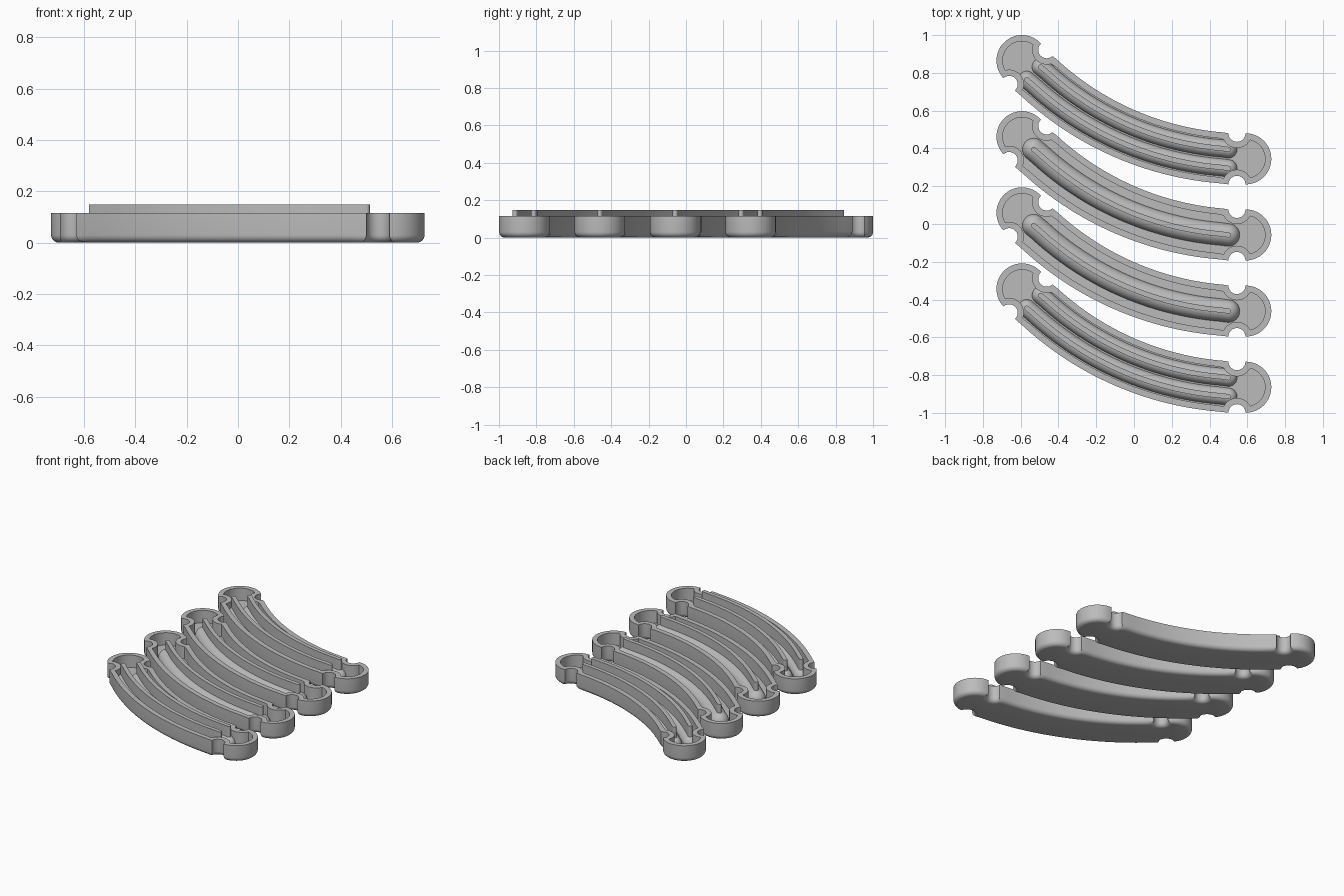
import bpy, bmesh
from math import sin, cos, pi, radians, sqrt, atan2, acos, asin

if "Cube" in bpy.data.objects:
    bpy.data.objects.remove(bpy.data.objects["Cube"])

RADIUS, SWEEP = 1.61, radians(47.4)      # centreline arc of each tray
CX, CY = 0.592, 1.955                    # arc centre of the rearmost tray
HALF, NOTCH, NOTCH_S = 0.135, 0.045, 0.047
RIM, WALL, FLOOR = 0.115, 0.033, 0.03
FILLET, PITCH, TRAYS = 0.03, 0.403, 4
RIB_TOP, RIB_HALF, RIB_S = 0.148, 0.0135, 0.092

grey = bpy.data.materials.new("plain_grey")
grey.use_nodes = True
grey.diffuse_color = (0.5, 0.5, 0.5, 1)
grey.node_tree.nodes["Principled BSDF"].inputs["Base Color"].default_value = (0.5, 0.5, 0.5, 1)


def on_arc(angle, t):
    return CX - (RADIUS + t) * sin(angle), CY - (RADIUS + t) * cos(angle)


def in_end(angle, way, s, t):
    """Point s along the tangent and t outward from the arc at an end."""
    x, y = on_arc(angle, t)
    return x - way * s * cos(angle), y + way * s * sin(angle)


def closed_loop(end, steps=28):
    """Join an end profile, listed inner to outer, to its twin by two arcs."""
    def side(s, t):
        a, b = s / RADIUS, SWEEP - s / RADIUS
        return [on_arc(a + (b - a) * i / steps, t) for i in range(1, steps)]
    right = [in_end(0, 1, s, t) for s, t in end]
    left = [in_end(SWEEP, -1, s, t) for s, t in reversed(end)]
    return right + side(*end[-1]) + left + side(*end[0])[::-1]


def tray_end(inset):
    """Round end with a notch on each side, moved inward by inset."""
    disc, notch = HALF - inset, NOTCH + inset
    gap = sqrt(NOTCH_S ** 2 + HALF ** 2)
    meet = atan2(HALF, NOTCH_S) + acos((disc ** 2 - notch ** 2 + gap ** 2) / (2 * gap * disc))
    start = atan2(disc * sin(meet) - HALF, disc * cos(meet) - NOTCH_S) % (2 * pi)
    stop = 2 * pi - asin(inset / notch)
    bite = []
    for i in range(13):
        a = start + (stop - start) * i / 12
        bite.append((NOTCH_S + notch * cos(a), HALF + notch * sin(a)))
    turn = 2 * pi - 2 * meet
    bow = [(disc * cos(meet + turn * i / 32), disc * sin(meet + turn * i / 32)) for i in range(1, 32)]
    return [(s, -t) for s, t in reversed(bite)] + bow[::-1] + bite


def capsule_end(half, offset):
    return [(RIB_S - half * cos(a), offset + half * sin(a))
            for a in (pi * (i / 12 - 0.5) for i in range(13))]


def loft(name, rings, shift):
    """Skin a stack of (outline, height) rings and cap both ends."""
    bm = bmesh.new()
    loops = [[bm.verts.new((x, y + shift, z)) for x, y in ring] for ring, z in rings]
    for low, high in zip(loops, loops[1:]):
        n = len(low)
        for i in range(n):
            j = (i + 1) % n
            bm.faces.new((low[i], low[j], high[j], high[i]))
    bm.faces.new(loops[0][::-1])
    bm.faces.new(loops[-1])
    bmesh.ops.recalc_face_normals(bm, faces=bm.faces)
    mesh = bpy.data.meshes.new(name)
    bm.to_mesh(mesh)
    bm.free()
    mesh.materials.append(grey)
    obj = bpy.data.objects.new(name, mesh)
    bpy.context.collection.objects.link(obj)
    bpy.ops.object.select_all(action="DESELECT")
    obj.select_set(True)
    bpy.context.view_layer.objects.active = obj
    bpy.ops.object.shade_smooth_by_angle(angle=radians(35))


def tray(name, shift):
    rings = []
    for i in range(7):                   # rounded lower edge
        a = pi / 2 * i / 6
        rings.append((closed_loop(tray_end(FILLET * (1 - sin(a)))), FILLET * (1 - cos(a))))
    rings.append((closed_loop(tray_end(0)), RIM))
    rings.append((closed_loop(tray_end(WALL)), RIM))
    rings.append((closed_loop(tray_end(WALL)), FLOOR))
    loft(name, rings, shift)


def rib(name, offset, mound, shift):
    # rounded bed on the tray floor
    bed = []
    for i in range(9):
        a = radians(80) * i / 8
        bed.append((closed_loop(capsule_end(mound * cos(a), offset)), FLOOR + mound * sin(a)))
    loft(name + "_bed", bed, shift)
    # thin upright blade rising past the rim
    blade = closed_loop(capsule_end(RIB_HALF, offset))
    loft(name + "_blade", [(blade, FLOOR), (blade, RIB_TOP)], shift)


for n in range(TRAYS):
    drop = -PITCH * n
    tray(f"curved_tray_{n + 1}", drop)
    if n in (0, TRAYS - 1):              # outer trays carry two ribs
        for label, offset in (("inner", -0.05), ("outer", 0.05)):
            rib(f"{label}_rib_{n + 1}", offset, 0.046, drop)
    else:
        rib(f"centre_rib_{n + 1}", 0, 0.06, drop)
